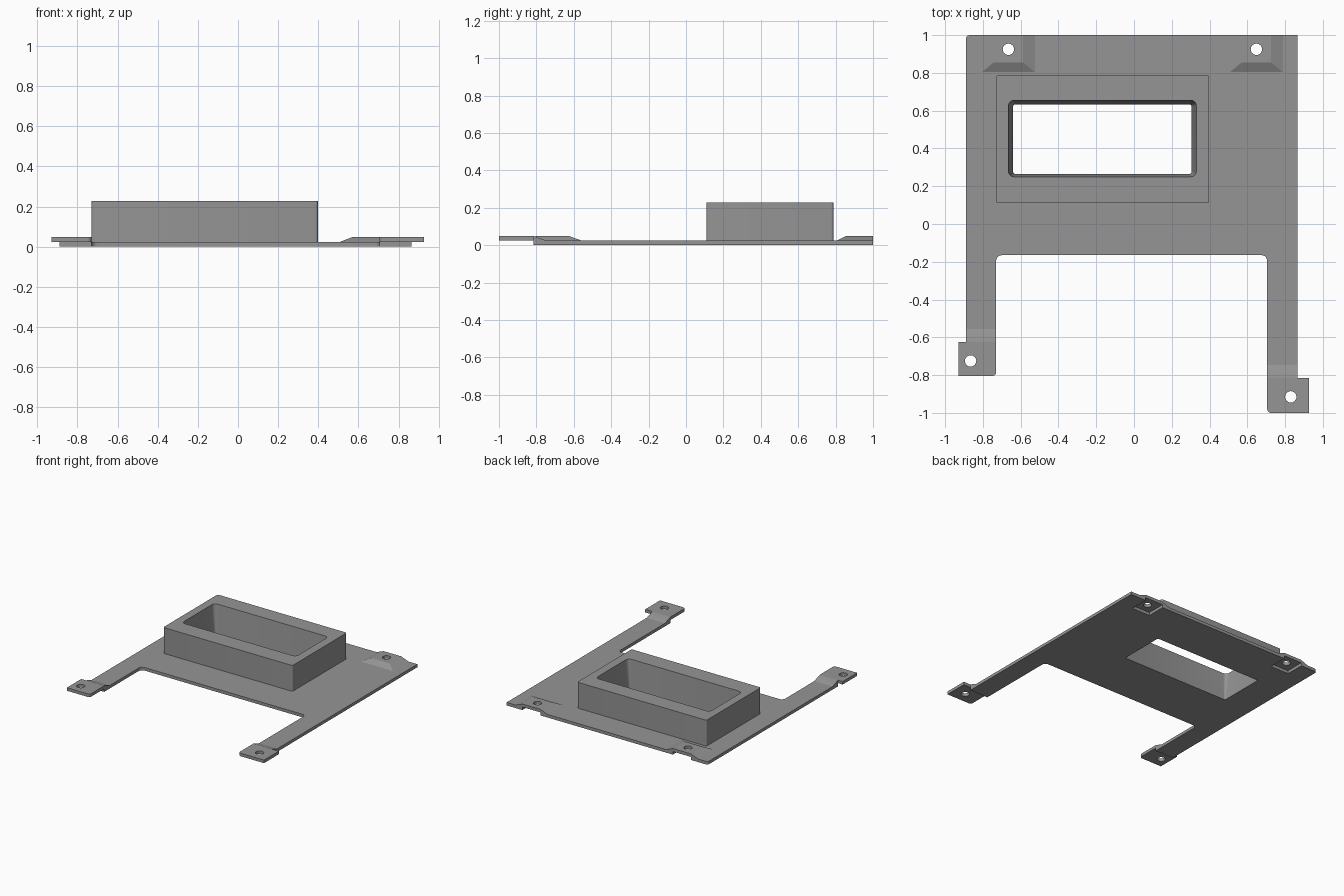
import bpy, bmesh, math

if "Cube" in bpy.data.objects:
    bpy.data.objects.remove(bpy.data.objects["Cube"])

TOP = 0.024      # plate thickness
PAD = 0.048      # top of the raised mounting pads
BOX = 0.228      # top of the frame

grey = bpy.data.materials.new("mid grey")
grey.diffuse_color = (0.3, 0.3, 0.3, 1)
grey.use_nodes = True
grey.node_tree.nodes["Principled BSDF"].inputs["Base Color"].default_value = grey.diffuse_color


def rounded(pts):
    """Outline from (x, y, radius) corners."""
    out, n = [], len(pts)
    for i, (x, y, r) in enumerate(pts):
        if not r:
            out.append((x, y))
            continue
        px, py, _ = pts[i - 1]
        nx, ny, _ = pts[(i + 1) % n]
        a, b = math.hypot(px - x, py - y), math.hypot(nx - x, ny - y)
        ux, uy, vx, vy = (px - x) / a, (py - y) / a, (nx - x) / b, (ny - y) / b
        for k in range(6):
            t = k / 5 * math.pi / 2
            s, c = r * (1 - math.sin(t)), r * (1 - math.cos(t))
            out.append((x + ux * s + vx * c, y + uy * s + vy * c))
    return out


def rect(x0, x1, y0, y1, r=0):
    return rounded([(x0, y0, r), (x1, y0, r), (x1, y1, r), (x0, y1, r)])


def circle(x, y, r=0.03, n=24):
    return [(x + r * math.cos(2 * math.pi * i / n), y + r * math.sin(2 * math.pi * i / n)) for i in range(n)]


def loft(name, low, z0, high, z1):
    """Solid between two outlines with matching point counts."""
    bm = bmesh.new()
    a = [bm.verts.new((x, y, z0)) for x, y in low]
    b = [bm.verts.new((x, y, z1)) for x, y in high]
    bm.faces.new(a[::-1])
    bm.faces.new(b)
    for i in range(len(a)):
        j = (i + 1) % len(a)
        bm.faces.new((a[i], a[j], b[j], b[i]))
    bmesh.ops.recalc_face_normals(bm, faces=bm.faces)
    me = bpy.data.meshes.new(name)
    bm.to_mesh(me)
    bm.free()
    me.materials.append(grey)
    ob = bpy.data.objects.new(name, me)
    bpy.context.collection.objects.link(ob)
    return ob


def combine(target, other, operation):
    """Apply a boolean and remove the second solid."""
    mod = target.modifiers.new("bool", 'BOOLEAN')
    mod.operation, mod.object, mod.solver = operation, other, 'EXACT'
    bpy.context.view_layer.objects.active = target
    bpy.ops.object.modifier_apply(modifier=mod.name)
    bpy.data.objects.remove(other)


# Base plate with two arms of unequal length
outline = rounded([(-0.89, -0.625, 0), (-0.73, -0.625, 0), (-0.73, -0.165, 0.03), (0.705, -0.165, 0.03),
                   (0.705, -0.815, 0), (0.865, -0.815, 0), (0.865, 1, 0), (-0.89, 1, 0.02)])
plate = loft("base_plate", outline, 0, outline, TOP)

# Raised rear pads, hollow underneath and open at the back edge
for x in (-0.665, 0.648):
    pad = loft("rear_pad", rect(x - 0.145, x + 0.145, 0.80, 1), TOP - 0.002,
               rect(x - 0.078, x + 0.078, 0.855, 1), PAD)
    combine(plate, pad, 'UNION')
    combine(plate, loft("pocket", rect(x - 0.08, x + 0.08, 0.85, 1.1), -0.1,
                        rect(x - 0.08, x + 0.08, 0.85, 1.1), TOP), 'DIFFERENCE')
    hole = circle(x, 0.925)
    combine(plate, loft("hole", hole, -0.1, hole, 0.1), 'DIFFERENCE')

# Rectangular opening, tapering slightly towards the bottom
def opening():
    return loft("opening", rect(-0.64, 0.305, 0.265, 0.633, 0.012), -0.001,
                rect(-0.665, 0.33, 0.25, 0.655, 0.03), BOX + 0.001)

combine(plate, opening(), 'DIFFERENCE')

# Thick-walled frame standing on the plate
outer = rect(-0.73, 0.398, 0.11, 0.788, 0.012)
frame = loft("display_frame", outer, TOP, outer, BOX)
combine(frame, opening(), 'DIFFERENCE')

# Raised end tabs, each with a ramp down to its arm
for side, x0, x1, y0, y1, a0, a1, hx, hy in (
        ("left", -0.93, -0.73, -0.805, -0.625, -0.89, -0.73, -0.865, -0.725),
        ("right", 0.705, 0.927, -1.0, -0.815, 0.705, 0.865, 0.83, -0.915)):
    inner = 0.02
    corners = [(x0, y0, inner if side == "right" else 0), (x1, y0, inner if side == "left" else 0),
               (x1, y1, 0), (x0, y1, 0)]
    shape = rounded(corners)
    tab = loft(side + "_tab", shape, TOP, shape, PAD)
    hole = circle(hx, hy)
    combine(tab, loft("hole", hole, -0.1, hole, 0.1), 'DIFFERENCE')
    loft(side + "_ramp", rect(a0, a1, y1, y1 + 0.068), TOP, rect(a0, a1, y1, y1 + 0.001), PAD)

# Smooth the rounded corners, keep the edges sharp
bpy.ops.object.select_all(action='DESELECT')
for ob in bpy.context.collection.objects:
    ob.select_set(True)
    bpy.context.view_layer.objects.active = ob
bpy.ops.object.shade_smooth_by_angle(angle=math.radians(20))
